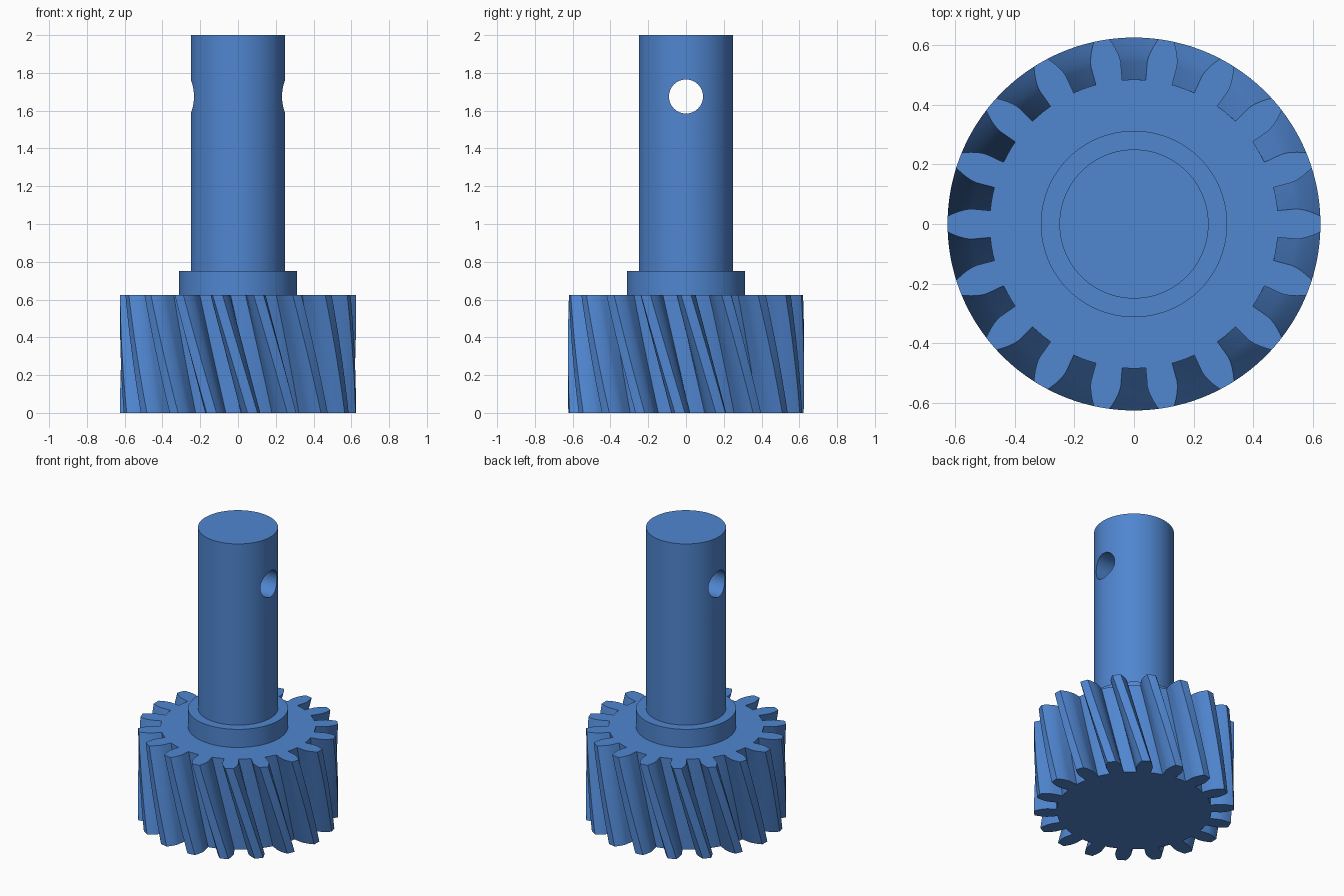
import bpy, bmesh, math

if "Cube" in bpy.data.objects:
    bpy.data.objects.remove(bpy.data.objects["Cube"])

TEETH = 18
PITCH_R, TIP_R, ROOT_R = 0.5625, 0.625, 0.484
PRESSURE = math.radians(14.5)
GEAR_H = 0.625
TWIST = -math.tan(math.radians(15)) * GEAR_H / PITCH_R   # bottom to top
LAYERS = 16

blue = bpy.data.materials.new("steel blue")
blue.diffuse_color = (0.08, 0.238, 0.631, 1)
blue.use_nodes = True
blue.node_tree.nodes["Principled BSDF"].inputs["Base Color"].default_value = blue.diffuse_color


def finish(obj):
    """Colour the part and smooth it, keeping hard edges."""
    if not obj.data.materials:
        obj.data.materials.append(blue)
    bpy.ops.object.select_all(action='DESELECT')
    obj.select_set(True)
    bpy.context.view_layer.objects.active = obj
    bpy.ops.object.shade_smooth_by_angle(angle=math.radians(25))


def cylinder(name, radius, z0, z1):
    bpy.ops.mesh.primitive_cylinder_add(vertices=96, radius=radius, depth=z1 - z0,
                                        location=(0, 0, (z0 + z1) / 2))
    obj = bpy.context.object
    obj.name = name
    return obj


def involute(a):
    return math.tan(a) - a


def gear_outline():
    """Radius and angle pairs around the gear, counter-clockwise."""
    base = PITCH_R * math.cos(PRESSURE)
    half = math.pi / (2 * TEETH) + involute(PRESSURE)
    flank = [(ROOT_R, half)]
    for i in range(7):
        r = base + (TIP_R - base) * i / 6
        flank.append((r, half - involute(math.acos(min(1, base / r)))))
    tip = flank[-1][1]
    gap = 2 * math.pi / TEETH - 2 * half
    tooth = [(r, -a) for r, a in flank] + [(TIP_R, -tip / 3), (TIP_R, tip / 3)]
    tooth += flank[::-1]
    tooth += [(ROOT_R, half + gap * k / 3) for k in (1, 2)]
    step = 2 * math.pi / TEETH
    return [(r, a + step * t) for t in range(TEETH) for r, a in tooth]


# Helical gear: the toothed outline twisted up through layers
bm = bmesh.new()
outline = gear_outline()
rings = []
for k in range(LAYERS + 1):
    f = k / LAYERS
    turn = TWIST * (f - 1)
    rings.append([bm.verts.new((r * math.cos(a + turn), r * math.sin(a + turn), GEAR_H * f))
                  for r, a in outline])
n = len(outline)
for low, high in zip(rings, rings[1:]):
    for i in range(n):
        j = (i + 1) % n
        bm.faces.new((low[i], low[j], high[j], high[i]))
bm.faces.new(rings[0][::-1])
bm.faces.new(rings[-1])
mesh = bpy.data.meshes.new("helical_gear")
bm.to_mesh(mesh)
bm.free()
gear = bpy.data.objects.new("helical_gear", mesh)
bpy.context.collection.objects.link(gear)
finish(gear)

# Collar on top of the gear
finish(cylinder("collar", 0.3125, GEAR_H, 0.75))

# Shaft with a cross hole drilled along x
shaft = cylinder("shaft", 0.25, 0.75, 2.0)
shaft.data.materials.append(blue)
bpy.ops.mesh.primitive_cylinder_add(vertices=64, radius=0.09, depth=1,
                                    location=(0, 0, 1.675), rotation=(0, math.pi / 2, 0))
drill = bpy.context.object
drill.name = "hole_cutter"
drill.data.materials.append(blue)
cut = shaft.modifiers.new("cross_hole", 'BOOLEAN')
cut.operation = 'DIFFERENCE'
cut.solver = 'EXACT'
cut.object = drill
bpy.ops.object.select_all(action='DESELECT')
shaft.select_set(True)
bpy.context.view_layer.objects.active = shaft
bpy.ops.object.modifier_apply(modifier=cut.name)
bpy.data.objects.remove(drill)
finish(shaft)
